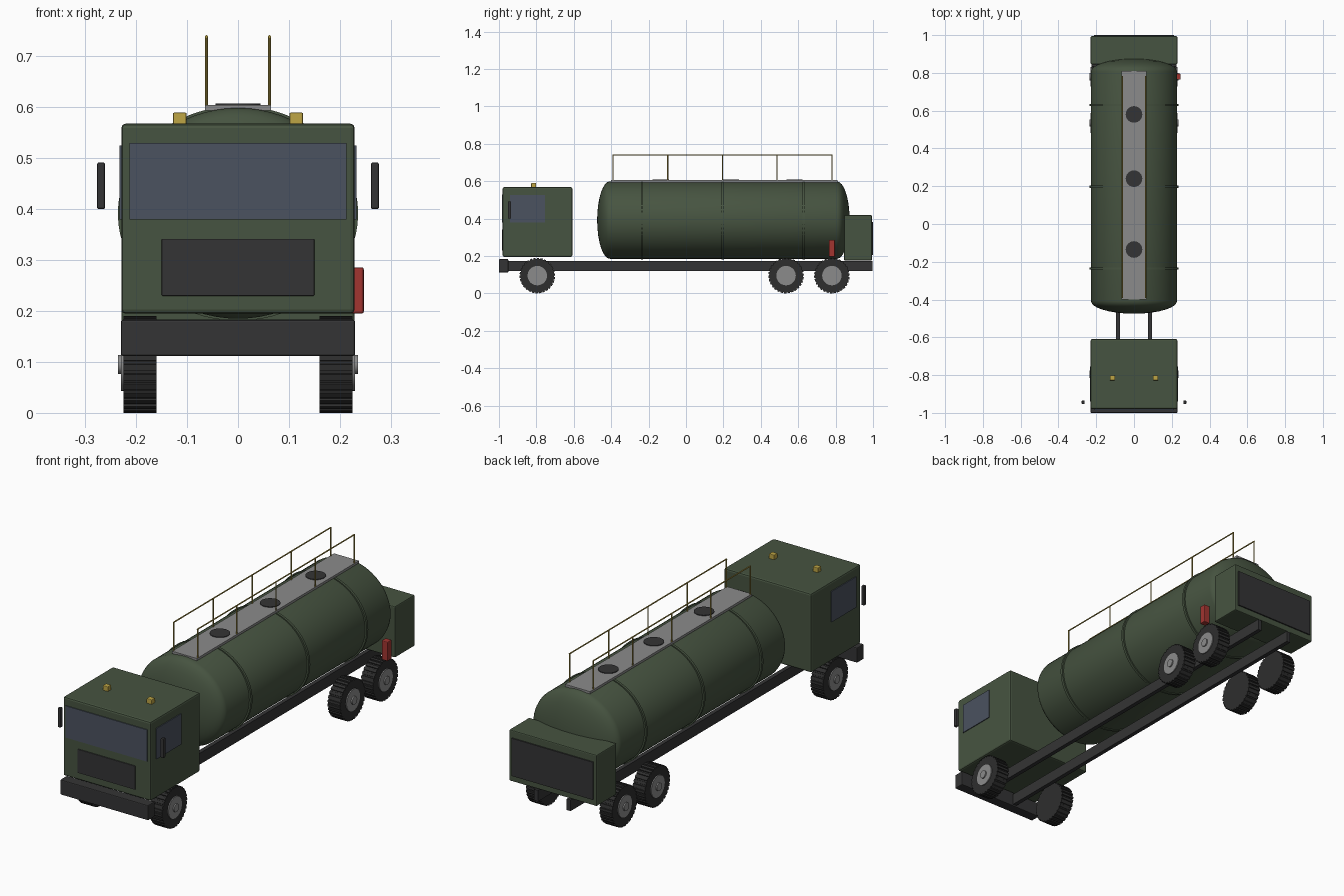
import bpy, bmesh, math
from mathutils import Matrix

if "Cube" in bpy.data.objects:
    bpy.data.objects.remove(bpy.data.objects["Cube"])


def mat(name, r, g, b):
    m = bpy.data.materials.new(name)
    m.diffuse_color = (r, g, b, 1)
    m.use_nodes = True
    m.node_tree.nodes["Principled BSDF"].inputs["Base Color"].default_value = m.diffuse_color
    return m


GREEN = mat("olive_green", 0.062, 0.088, 0.052)
DARK = mat("dark_grey", 0.034, 0.034, 0.035)
RUBBER = mat("tyre_black", 0.027, 0.027, 0.027)
STEEL = mat("light_grey", 0.26, 0.26, 0.26)
GLASS = mat("blue_grey_glass", 0.07, 0.085, 0.115)
YELLOW = mat("rail_yellow", 0.40, 0.30, 0.055)
AMBER = mat("beacon_amber", 0.52, 0.38, 0.06)
RED = mat("red", 0.36, 0.035, 0.03)


def finish(bm, name, m, smooth=False):
    bmesh.ops.recalc_face_normals(bm, faces=bm.faces)
    me = bpy.data.meshes.new(name)
    bm.to_mesh(me)
    bm.free()
    me.materials.append(m)
    ob = bpy.data.objects.new(name, me)
    bpy.context.collection.objects.link(ob)
    if smooth:
        bpy.ops.object.select_all(action='DESELECT')
        ob.select_set(True)
        bpy.context.view_layer.objects.active = ob
        bpy.ops.object.shade_smooth_by_angle(angle=math.radians(35))
    return ob


def box(name, m, x, y, z, bevel=0):
    """Box from (min, max) ranges, with optional bevelled edges."""
    bm = bmesh.new()
    size = [r[1] - r[0] for r in (x, y, z)]
    mid = [(r[1] + r[0]) / 2 for r in (x, y, z)]
    bmesh.ops.create_cube(bm, size=1, matrix=Matrix.Translation(mid) @ Matrix.Diagonal((*size, 1)))
    if bevel:
        bmesh.ops.bevel(bm, geom=bm.edges[:], offset=bevel, segments=2, profile=0.5, affect='EDGES')
    return finish(bm, name, m)


def cyl(name, m, r, length, loc, axis='Z', seg=24):
    bm = bmesh.new()
    rot = {'X': Matrix.Rotation(math.pi / 2, 4, 'Y'), 'Y': Matrix.Rotation(math.pi / 2, 4, 'X'),
           'Z': Matrix()}[axis]
    bmesh.ops.create_cone(bm, cap_ends=True, segments=seg, radius1=r, radius2=r, depth=length,
                          matrix=Matrix.Translation(loc) @ rot)
    return finish(bm, name, m, True)


def loft(name, m, rings, cz, seg=64):
    """Elliptical rings (y, rx, rz) joined along y, capped at both ends."""
    bm = bmesh.new()
    loops = [[bm.verts.new((rx * math.cos(2 * math.pi * i / seg), y, cz + rz * math.sin(2 * math.pi * i / seg)))
              for i in range(seg)] for y, rx, rz in rings]
    for a, b in zip(loops, loops[1:]):
        for i in range(seg):
            j = (i + 1) % seg
            bm.faces.new((a[i], a[j], b[j], b[i]))
    bm.faces.new(loops[0])
    bm.faces.new(loops[-1])
    return finish(bm, name, m, True)


def tyre(name, x0, x1, y, z, r=0.095, lugs=30):
    """Toothed profile extruded across the wheel width."""
    bm = bmesh.new()
    pts = []
    for i in range(lugs):
        for f, rr in ((0, r), (0.6, r), (0.65, r - 0.005), (0.95, r - 0.005)):
            a = 2 * math.pi * (i + f) / lugs
            pts.append((x0, y + rr * math.cos(a), z + rr * math.sin(a)))
    face = bm.faces.new([bm.verts.new(p) for p in pts])
    ext = bmesh.ops.extrude_face_region(bm, geom=[face])
    bmesh.ops.translate(bm, vec=(x1 - x0, 0, 0),
                        verts=[v for v in ext["geom"] if isinstance(v, bmesh.types.BMVert)])
    return finish(bm, name, RUBBER)


# cab with windows and grille
box("cab", GREEN, (-0.229, 0.229), (-0.98, -0.608), (0.195, 0.568), 0.008)
box("windshield", GLASS, (-0.213, 0.213), (-0.984, -0.978), (0.38, 0.53))
box("grille", DARK, (-0.15, 0.15), (-0.985, -0.978), (0.23, 0.342), 0.002)
box("front_bumper", DARK, (-0.23, 0.23), (-1.0, -0.95), (0.112, 0.183), 0.004)

# tank shell with domed ends, and raised bands
CZ, RX, RZ, DOME = 0.392, 0.228, 0.207, 0.068
steps = [math.radians(a) for a in (2, 12, 24, 36, 48, 58, 68, 78, 90)]
front = [(-0.475 + DOME * (1 - math.cos(a)), RX * math.sin(a), RZ * math.sin(a)) for a in steps]
back = [(0.4 - y, rx, rz) for y, rx, rz in reversed(front)]
loft("tank", GREEN, front + back, CZ)
for i, y in enumerate((-0.235, 0.197, 0.63)):
    loft(f"tank_band_{i}", GREEN, [(y - 0.006, 0.236, 0.211), (y + 0.006, 0.236, 0.211)], CZ)

# walkway and hatches on the tank top
box("walkway", STEEL, (-0.065, 0.065), (-0.40, 0.81), (0.594, 0.605))
for i, y in enumerate((-0.135, 0.24, 0.58)):
    cyl(f"hatch_{i}", DARK, 0.044, 0.02, (0, y, 0.598))

# rear equipment cabinet
box("rear_cabinet", GREEN, (-0.229, 0.229), (0.845, 0.994), (0.176, 0.418), 0.005)
box("rear_panel", DARK, (-0.213, 0.213), (0.992, 1.0), (0.205, 0.383))

# red extinguisher box on the right
box("extinguisher", RED, (0.215, 0.247), (0.764, 0.796), (0.195, 0.286), 0.004)

for s, side in ((-1, "left"), (1, "right")):
    def sx(a, b):
        return tuple(sorted((s * a, s * b)))

    # chassis rail, side window, mirror and beacon
    box(f"chassis_rail_{side}", DARK, sx(0.075, 0.095), (-0.96, 0.998), (0.12, 0.173))
    box(f"side_window_{side}", GLASS, sx(0.227, 0.233), (-0.94, -0.755), (0.38, 0.525))
    box(f"mirror_{side}", DARK, sx(0.261, 0.277), (-0.953, -0.935), (0.40, 0.492), 0.004)
    box(f"beacon_{side}", AMBER, sx(0.101, 0.128), (-0.828, -0.802), (0.565, 0.59), 0.003)

    # handrail and its posts
    cyl(f"handrail_{side}", YELLOW, 0.003, 1.176, (s * 0.062, 0.195, 0.739), 'Y', 8)
    for i in range(5):
        cyl(f"rail_post_{side}_{i}", YELLOW, 0.003, 0.14, (s * 0.062, -0.39 + i * 0.2925, 0.669), 'Z', 8)

    # wheels
    for y, pos in ((-0.795, "front"), (0.535, "middle"), (0.78, "rear")):
        tyre(f"tyre_{pos}_{side}", s * 0.16, s * 0.225, y, 0.095)
        cyl(f"rim_{pos}_{side}", STEEL, 0.052, 0.03, (s * 0.215, y, 0.095), 'X', 32)
        cyl(f"hub_cap_{pos}_{side}", STEEL, 0.019, 0.03, (s * 0.221, y, 0.095), 'X', 16)
